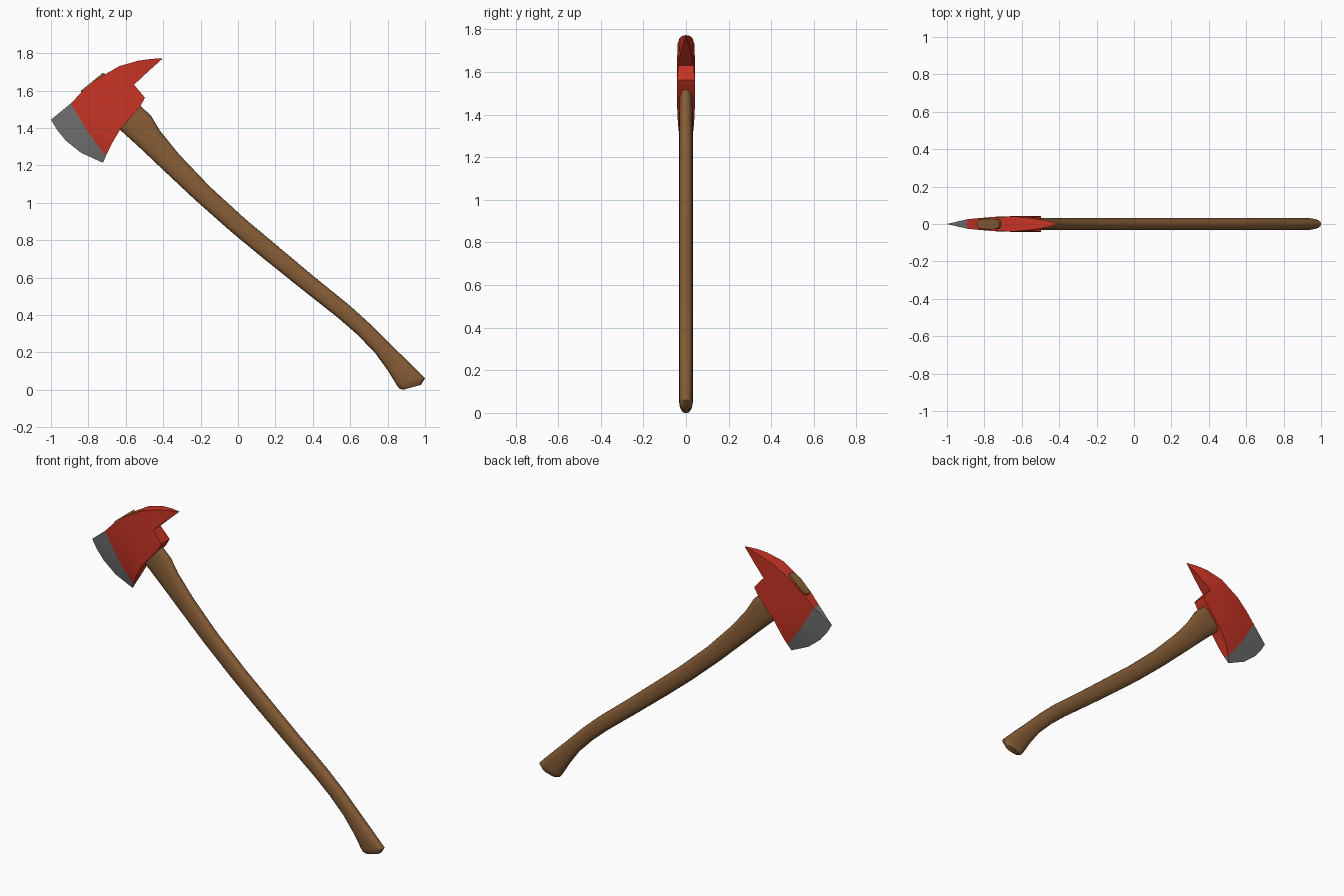
import bpy, bmesh, math
from mathutils import Vector

if "Cube" in bpy.data.objects:
    bpy.data.objects.remove(bpy.data.objects["Cube"])

S = 187.0  # drawing units per model unit


def P(p, y):
    return Vector(((p[0] - 238) / S, y, (390 - p[1]) / S))


def mat(name, c):
    m = bpy.data.materials.new(name)
    m.diffuse_color = (*c, 1)
    m.use_nodes = True
    m.node_tree.nodes["Principled BSDF"].inputs["Base Color"].default_value = m.diffuse_color
    return m


red = mat("red paint", (0.58, 0.034, 0.018))
steel = mat("bare steel", (0.17, 0.17, 0.17))
wood = mat("brown wood", (0.24, 0.11, 0.037))


def finish(bm, name, mats, angle):
    bmesh.ops.recalc_face_normals(bm, faces=bm.faces)
    me = bpy.data.meshes.new(name)
    bm.to_mesh(me)
    bm.free()
    ob = bpy.data.objects.new(name, me)
    bpy.context.collection.objects.link(ob)
    for m in mats:
        me.materials.append(m)
    bpy.ops.object.select_all(action='DESELECT')
    ob.select_set(True)
    bpy.context.view_layer.objects.active = ob
    bpy.ops.object.shade_smooth_by_angle(angle=math.radians(angle))
    return ob


def loft(name, sections, power, angle, n=20):
    """Skin superellipse rings; section = lower point, upper point, half width."""
    bm = bmesh.new()
    rings = []
    for lo, up, w in sections:
        a, b = P(lo, 0), P(up, 0)
        c, h = (a + b) / 2, (b - a) / 2
        ring = []
        for i in range(n):
            t = 2 * math.pi * i / n
            cs, sn = math.cos(t), math.sin(t)
            e = 2 / power
            ring.append(bm.verts.new(
                c + h * math.copysign(abs(cs) ** e, cs)
                + Vector((0, w * math.copysign(abs(sn) ** e, sn), 0))))
        rings.append(ring)
    for r, s in zip(rings, rings[1:]):
        for i in range(n):
            j = (i + 1) % n
            bm.faces.new((r[i], r[j], s[j], s[i]))
    bm.faces.new(rings[0])
    bm.faces.new(rings[-1])
    return finish(bm, name, [wood], angle)


# Handle: curved shaft with a flared knob
loft("handle", [
    ((110, 120), (131, 98), .030), ((120, 130), (141.5, 107), .031),
    ((130, 139), (151, 116), .032), ((143, 151), (160, 131), .032),
    ((163, 170), (179, 154.5), .032), ((195, 200), (210, 187), .032),
    ((230, 231), (245, 219), .032), ((262, 257.5), (276, 245), .032),
    ((300, 288), (313, 276), .032), ((338, 318), (350, 306), .032),
    ((357, 334.5), (371, 325), .032), ((375, 353), (390, 344), .032),
    ((388, 371), (409, 362.5), .032), ((396.5, 385), (423, 376.5), .032),
    ((399, 388.5), (425, 378.5), .029), ((403, 390), (421, 385), .019),
], 2.4, 50)

# Handle end showing through the top of the head
loft("handle_end", [
    ((100, 108), (121, 88), .030), ((81.5, 93), (105, 74.5), .030),
    ((81, 91), (103, 73), .027),
], 3.5, 30)

# Axe head: columns from cutting edge to pick, each a list of (point, half thickness)
columns = [
    [((51, 120), 0), ((57, 130), 0), ((66, 141), 0), ((81, 153), 0), ((103, 163), 0)],
    [((71, 103.5), .025), ((79, 117.5), .026), ((87, 130.5), .026), ((96, 143.5), .024), ((106, 156), .015)],
    [((82, 92), .031), ((89, 106), .033), ((96, 121), .034), ((103, 136), .033), ((109, 150), .025)],
    [((96, 80), .037), ((100, 95), .039), ((104, 110), .040), ((109, 125), .039), ((113, 142), .035)],
    [((119, 66.5), .040), ((118, 84), .042), ((118, 99), .042), ((118, 114), .042), ((120, 130), .040)],
    [((138, 61), .030), ((134, 85), .036), ((145, 98), .042), ((140, 107), .042), ((130, 118.5), .042)],
    [((151, 59.2), .018), ((149, 71), .020)],
    [((163, 58.5), 0), ((163, 58.5), 0)],
]
bm = bmesh.new()
cache = {}


def vert(c, r, side):
    p, h = columns[c][r]
    key = (p, side if h else 0)
    if key not in cache:
        cache[key] = bm.verts.new(P(p, side * h))
    return cache[key]


def face(vs, m):
    vs = list(dict.fromkeys(vs))
    if len(vs) > 2:
        bm.faces.new(vs).material_index = m


edge_use = {}
for c in range(len(columns) - 1):
    m = 1 if c == 0 else 0
    for r in range(min(len(columns[c]), len(columns[c + 1])) - 1):
        quad = [(c, r), (c + 1, r), (c + 1, r + 1), (c, r + 1)]
        for s in (-1, 1):
            face([vert(*q, s) for q in quad], m)
        for a, b in zip(quad, quad[1:] + quad[:1]):
            edge_use.setdefault(frozenset((a, b)), []).append((a, b, m))
# Rim joining both cheeks along the outline
for uses in edge_use.values():
    if len(uses) == 1:
        a, b, m = uses[0]
        face([vert(*a, -1), vert(*b, -1), vert(*b, 1), vert(*a, 1)], m)
finish(bm, "axe_head", [red, steel], 28)
